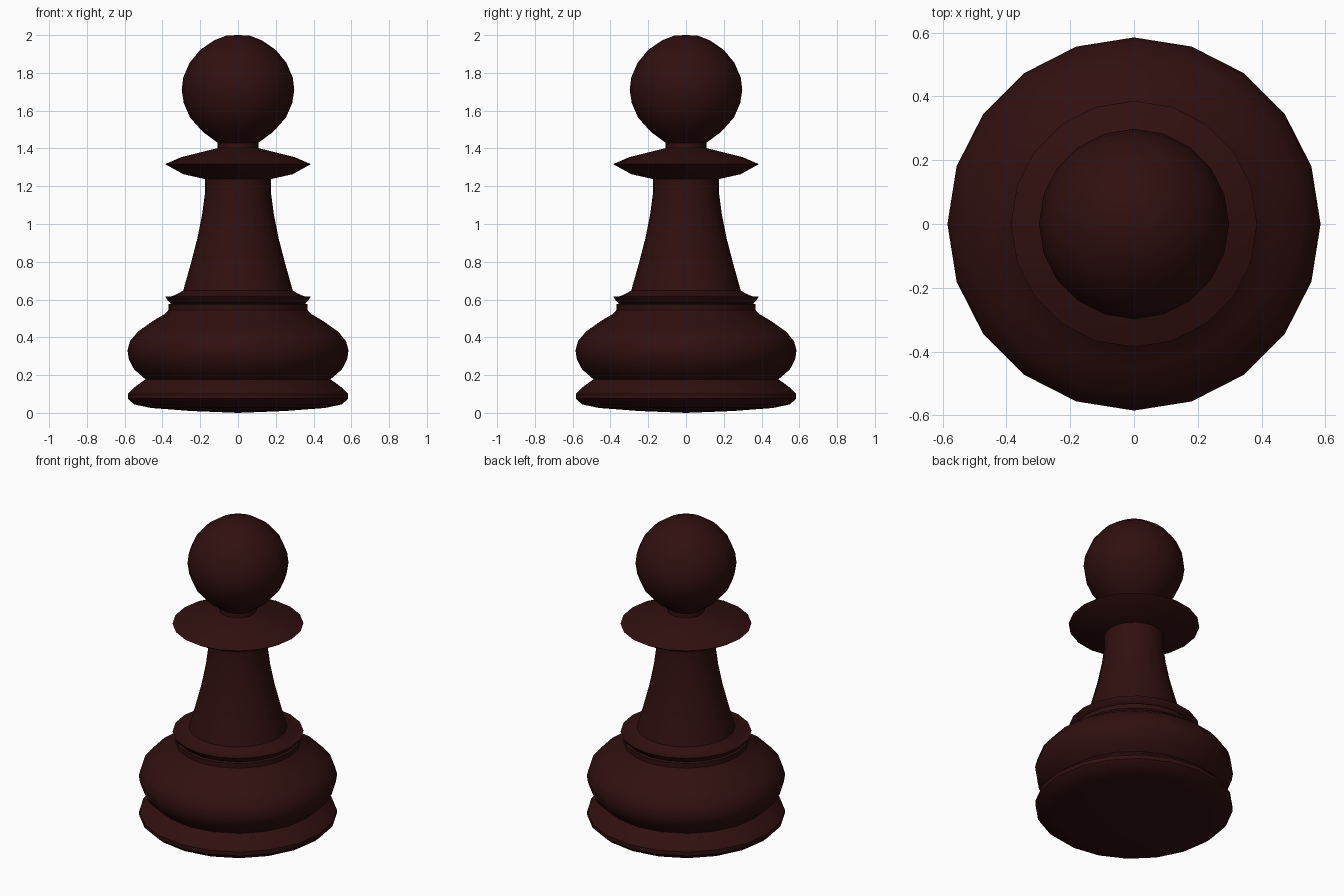
import bpy, bmesh, math

SIDES = 20

cube = bpy.data.objects.get("Cube")
if cube:
    bpy.data.objects.remove(cube, do_unlink=True)

# Dark stained wood
wood = bpy.data.materials.new("dark red brown")
wood.use_nodes = True
colour = (0.03, 0.0048, 0.0048, 1)
wood.diffuse_color = colour
bsdf = next(n for n in wood.node_tree.nodes if n.type == 'BSDF_PRINCIPLED')
bsdf.inputs["Base Color"].default_value = colour
bsdf.inputs["Roughness"].default_value = 0.6


def lathe(name, profile, crease=38):
    """Turn a (radius, height) profile, listed bottom to top, around z."""
    bm = bmesh.new()
    rings = []
    for r, z in profile:
        if r == 0:
            rings.append([bm.verts.new((0, 0, z))] * SIDES)
            continue
        angles = [math.tau * i / SIDES for i in range(SIDES)]
        rings.append([bm.verts.new((r * math.cos(a), r * math.sin(a), z)) for a in angles])
    for low, high in zip(rings, rings[1:]):
        for i in range(SIDES):
            j = (i + 1) % SIDES
            corners = dict.fromkeys((low[i], low[j], high[j], high[i]))
            bm.faces.new(list(corners))
    mesh = bpy.data.meshes.new(name)
    bm.to_mesh(mesh)
    bm.free()
    mesh.materials.append(wood)
    obj = bpy.data.objects.new(name, mesh)
    bpy.context.collection.objects.link(obj)
    bpy.ops.object.select_all(action='DESELECT')
    obj.select_set(True)
    bpy.context.view_layer.objects.active = obj
    bpy.ops.object.shade_smooth_by_angle(angle=math.radians(crease))
    return obj


# Foot with a slightly domed underside
lathe("foot", [(0, 0), (0.25, 0.01), (0.46, 0.026), (0.55, 0.045), (0.583, 0.075),
               (0.583, 0.1), (0.555, 0.13), (0.49, 0.178)])

# Rounded belly
lathe("belly", [(0.49, 0.178), (0.55, 0.23), (0.578, 0.285), (0.585, 0.33), (0.572, 0.38),
                (0.53, 0.43), (0.45, 0.487), (0.385, 0.525), (0.368, 0.545)])

# Stepped collar under the stem
lathe("lower_collar", [(0.368, 0.545), (0.368, 0.575), (0.355, 0.58), (0.37, 0.592),
                       (0.386, 0.617), (0.36, 0.615), (0.335, 0.623), (0.29, 0.647)])

# Tapering stem
lathe("stem", [(0.29, 0.647), (0.25, 0.79), (0.216, 0.92), (0.19, 1.05),
               (0.174, 1.17), (0.176, 1.238)])

# Wide sharp-edged ring below the head
lathe("upper_collar", [(0.176, 1.238), (0.29, 1.264), (0.386, 1.317), (0.3, 1.354),
                       (0.108, 1.402)])

# Short neck
lathe("neck", [(0.108, 1.402), (0.108, 1.43)])

# Ball head
lathe("head", [(0.108, 1.43), (0.185, 1.487), (0.253, 1.562), (0.287, 1.64), (0.298, 1.71),
               (0.29, 1.775), (0.257, 1.852), (0.2, 1.922), (0.125, 1.973), (0.06, 1.998), (0, 2)])
